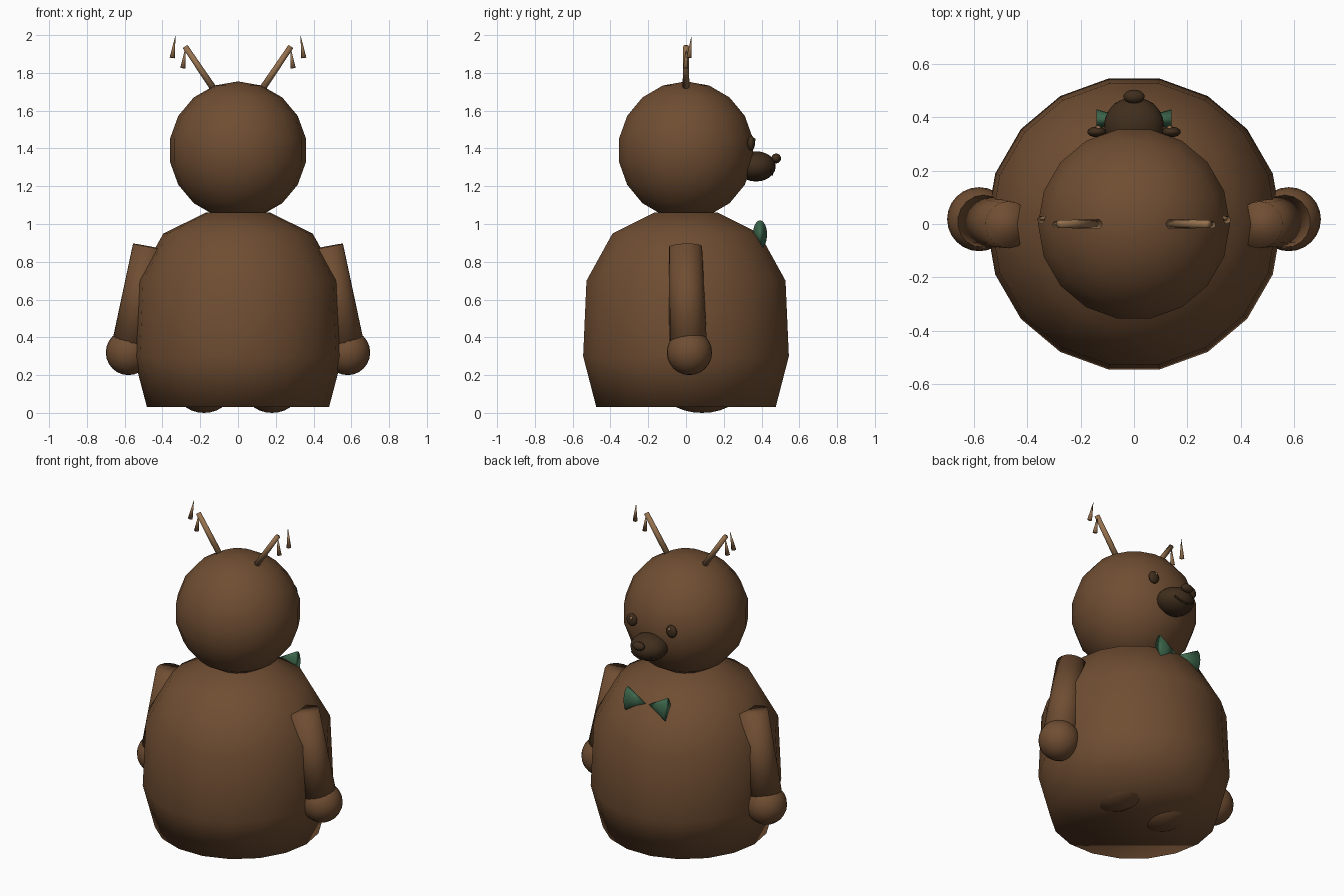
import bpy
import math
from mathutils import Vector

cube = bpy.data.objects.get("Cube")
if cube:
    bpy.data.objects.remove(cube, do_unlink=True)


def material(name, color):
    m = bpy.data.materials.new(name)
    m.use_nodes = True
    rgba = (*color, 1.0)
    m.diffuse_color = rgba
    m.node_tree.nodes["Principled BSDF"].inputs["Base Color"].default_value = rgba
    return m


FUR = material("fur_brown", (0.16, 0.075, 0.032))
DARK = material("dark_brown", (0.05, 0.027, 0.012))
TAN = material("antler_tan", (0.3, 0.165, 0.075))
GREEN = material("bow_green", (0.045, 0.13, 0.07))


def finish(name, mat):
    ob = bpy.context.object
    ob.name = name
    ob.data.materials.clear()
    ob.data.materials.append(mat)
    bpy.ops.object.shade_smooth()
    return ob


def ball(name, mat, center, radii, segments=18, rings=9):
    bpy.ops.mesh.primitive_uv_sphere_add(segments=segments, ring_count=rings, location=center)
    ob = finish(name, mat)
    ob.scale = radii
    return ob


def rod(name, mat, start, end, r1, r2, sides=12):
    a, b = Vector(start), Vector(end)
    bpy.ops.mesh.primitive_cone_add(vertices=sides, radius1=r1, radius2=r2,
                                    depth=(b - a).length, location=(a + b) / 2)
    ob = finish(name, mat)
    ob.rotation_euler = (b - a).to_track_quat("Z", "Y").to_euler()
    return ob


# Body: closed turned profile of (radius, height)
profile = [(0.482, 0.03), (0.553, 0.3), (0.535, 0.7), (0.395, 0.95), (0.17, 1.06)]
sides = 18
verts, faces = [], []
for r, z in profile:
    for i in range(sides):
        a = math.tau * i / sides
        verts.append((r * math.cos(a), r * math.sin(a), z))
for k in range(len(profile) - 1):
    for i in range(sides):
        j = (i + 1) % sides
        faces.append((k * sides + i, k * sides + j, (k + 1) * sides + j, (k + 1) * sides + i))
faces.append(tuple(reversed(range(sides))))
faces.append(tuple(range(len(verts) - sides, len(verts))))
mesh = bpy.data.meshes.new("body")
mesh.from_pydata(verts, [], faces)
body = bpy.data.objects.new("body", mesh)
bpy.context.collection.objects.link(body)
mesh.materials.append(FUR)
mesh.polygons.foreach_set("use_smooth", [True] * len(mesh.polygons))

# Head, snout and nose
head = ball("head", FUR, (0, 0, 1.39), (0.365, 0.365, 0.365))
head.rotation_euler.z = math.pi / 2
ball("snout", DARK, (0, 0.37, 1.305), (0.112, 0.105, 0.08), 24, 12)
ball("nose", DARK, (0, 0.477, 1.347), (0.04, 0.026, 0.026), 16, 10)

# Smile: thin arc lying on the snout
curve = bpy.data.curves.new("mouth", "CURVE")
curve.dimensions = "3D"
curve.bevel_depth = 0.005
curve.bevel_resolution = 1
line = curve.splines.new("POLY")
line.points.add(10)
for i, p in enumerate(line.points):
    t = i / 5 - 1
    x, dz = 0.07 * t, -0.045 + 0.025 * t * t
    y = 0.37 + 0.105 * math.sqrt(1 - (x / 0.112) ** 2 - (dz / 0.08) ** 2)
    p.co = (x, y, 1.305 + dz, 1)
mouth = bpy.data.objects.new("mouth", curve)
bpy.context.collection.objects.link(mouth)
curve.materials.append(DARK)

# Paired parts
for side, s in (("left", 1), ("right", -1)):
    rod(side + "_arm", FUR, (s * 0.575, 0.012, 0.33), (s * 0.47, -0.003, 0.88), 0.1, 0.088, 18)
    ball(side + "_hand", FUR, (s * 0.58, 0.018, 0.32), (0.12, 0.12, 0.12), 24, 12)
    ball(side + "_foot", FUR, (s * 0.18, 0.085, 0.1), (0.135, 0.19, 0.1), 20, 12)
    ball(side + "_eye", DARK, (s * 0.14, 0.345, 1.428), (0.035, 0.02, 0.039), 16, 10)
    ball(side + "_eye_glint", TAN, (s * 0.134, 0.36, 1.446), (0.01, 0.009, 0.01), 10, 6)
    bow = rod(side + "_bow_loop", GREEN, (s * 0.14, 0.392, 0.945), (s * 0.01, 0.392, 0.945),
              0.075, 0, 16)
    bow.rotation_euler = (0, -s * math.pi / 2, 0)
    bow.scale = (1, 0.5, 1)
    # Antler stem with two loose prongs
    rod(side + "_antler", TAN, (s * 0.125, 0, 1.71), (s * 0.28, 0, 1.94), 0.018, 0.015)
    rod(side + "_outer_prong", TAN, (s * 0.348, 0.016, 1.88), (s * 0.331, 0.03, 2.0), 0.014, 0)
    rod(side + "_inner_prong", TAN, (s * 0.292, -0.002, 1.825), (s * 0.277, 0.004, 1.94), 0.014, 0)
